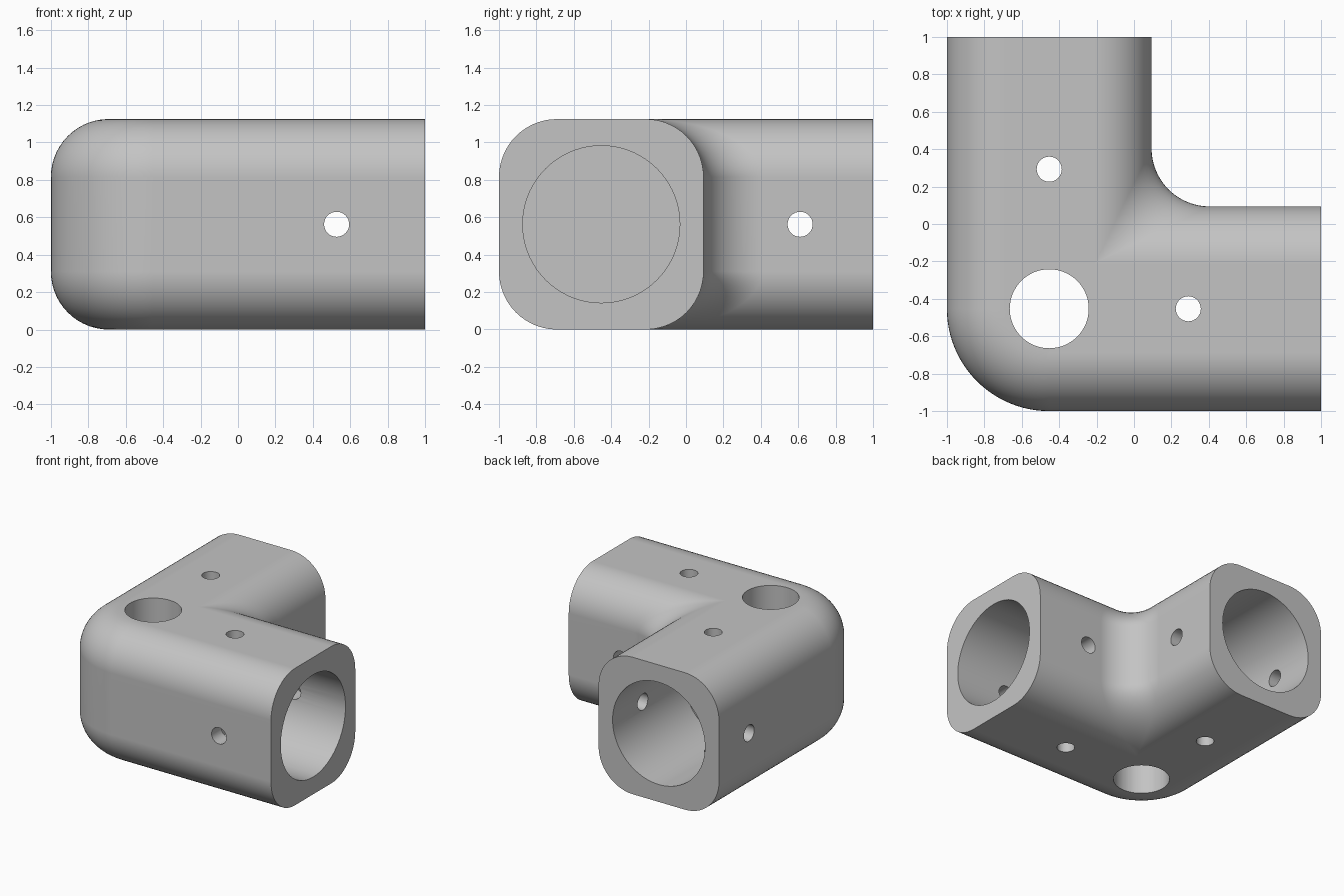
import bpy, bmesh
from math import sin, cos, pi
from mathutils import Vector, Matrix

cube = bpy.data.objects.get("Cube")
if cube:
    bpy.data.objects.remove(cube, do_unlink=True)

MID = -0.453           # arm centre line in x and y
HALF_W, HALF_H = 0.547, 0.5625
R = 0.31               # edge rounding
ZC = HALF_H
SIDE = HALF_W - R
LIFT = HALF_H - R
STEPS, BEND = 14, 24

grey = bpy.data.materials.new("light grey")
grey.use_nodes = True
colour = (0.55, 0.55, 0.55, 1)
grey.diffuse_color = colour
grey.node_tree.nodes["Principled BSDF"].inputs["Base Color"].default_value = colour


def inner_point(a, sign, turn):
    """Rolling-ball fillet between the two arms."""
    z0 = ZC + sign * LIFT
    base = MID + SIDE
    if turn == "start":
        return Vector((1, base + R * cos(a), z0 + R * sin(a)))
    if turn == "end":
        return Vector((base + R * cos(a), 1, z0 + R * sin(a)))
    c = base + 2 * R * cos(a)
    ball = Vector((c, c, z0 + 2 * R * sin(a)))
    n = Vector((cos(a) * sin(turn), cos(a) * cos(turn),
                sin(a) * (cos(turn) + sin(turn))))
    return ball - R * n.normalized()


def outer_point(a, sign, turn):
    """Outside of the elbow, revolved about the corner axis."""
    z = ZC + sign * LIFT + R * sin(a)
    reach = SIDE + R * cos(a)
    if turn == "start":
        return Vector((1, MID - reach, z))
    if turn == "end":
        return Vector((MID - reach, 1, z))
    return Vector((MID - reach * sin(turn), MID - reach * cos(turn), z))


# Rounded section: inner side going up, then outer side coming down
quarter = [pi / 2 * i / STEPS for i in range(STEPS + 1)]
section = [(inner_point, -a, -1) for a in reversed(quarter)]
section += [(inner_point, a, 1) for a in quarter]
section += [(outer_point, a, 1) for a in reversed(quarter)]
section += [(outer_point, -a, -1) for a in quarter]

# Elbow body swept through the bend
turns = ["start"] + [pi / 2 * i / BEND for i in range(BEND + 1)] + ["end"]
bm = bmesh.new()
rings = [[bm.verts.new(f(a, sign, t)) for f, a, sign in section] for t in turns]
count = len(section)
for r0, r1 in zip(rings, rings[1:]):
    for i in range(count):
        j = (i + 1) % count
        bm.faces.new((r0[i], r0[j], r1[j], r1[i]))
bm.faces.new(rings[0])
bm.faces.new(rings[-1])
bmesh.ops.remove_doubles(bm, verts=bm.verts, dist=1e-5)
bmesh.ops.dissolve_degenerate(bm, edges=bm.edges, dist=1e-5)
bmesh.ops.recalc_face_normals(bm, faces=bm.faces)
mesh = bpy.data.meshes.new("elbow_body")
bm.to_mesh(mesh)
bm.free()
mesh.materials.append(grey)
body = bpy.data.objects.new("elbow_body", mesh)
bpy.context.collection.objects.link(body)


def drill(name, centre, axis, radius, length, sides):
    """Cut a round hole through the body."""
    cutter_mesh = bpy.data.meshes.new(name)
    b = bmesh.new()
    spin = Vector((0, 0, 1)).rotation_difference(Vector(axis)).to_matrix().to_4x4()
    bmesh.ops.create_cone(b, cap_ends=True, segments=sides, radius1=radius,
                          radius2=radius, depth=length,
                          matrix=Matrix.Translation(centre) @ spin)
    b.to_mesh(cutter_mesh)
    b.free()
    cutter_mesh.materials.append(grey)
    cutter = bpy.data.objects.new(name, cutter_mesh)
    bpy.context.collection.objects.link(cutter)
    cutter.hide_render = True
    mod = body.modifiers.new(name, "BOOLEAN")
    mod.operation = "DIFFERENCE"
    mod.solver = "EXACT"
    mod.object = cutter
    bpy.context.view_layer.objects.active = body
    bpy.ops.object.modifier_apply(modifier=name)
    bpy.data.objects.remove(cutter, do_unlink=True)


X, Y, Z = (1, 0, 0), (0, 1, 0), (0, 0, 1)
BORE_END = 0.08
bore_mid, bore_len = (BORE_END + 1.2) / 2, 1.2 - BORE_END

# Blind tube sockets in both arms
drill("socket_x", (bore_mid, MID, ZC), X, 0.42, bore_len, 72)
drill("socket_y", (MID, bore_mid, ZC), Y, 0.42, bore_len, 72)
# Vertical hole through the corner
drill("corner_hole", (MID, MID, ZC), Z, 0.211, 2, 64)
# Screw holes
drill("screw_x_side", (0.527, MID, ZC), Y, 0.067, 1.6, 32)
drill("screw_y_side", (MID, 0.61, ZC), X, 0.067, 1.6, 32)
drill("screw_x_top", (0.29, MID, ZC), Z, 0.067, 2, 32)
drill("screw_y_top", (MID, 0.293, ZC), Z, 0.067, 2, 32)

# Smooth rounds with crisp rims
bpy.ops.object.select_all(action="DESELECT")
body.select_set(True)
bpy.context.view_layer.objects.active = body
bpy.ops.object.shade_smooth_by_angle(angle=0.6)
weighted = body.modifiers.new("even_shading", "WEIGHTED_NORMAL")
weighted.keep_sharp = True
